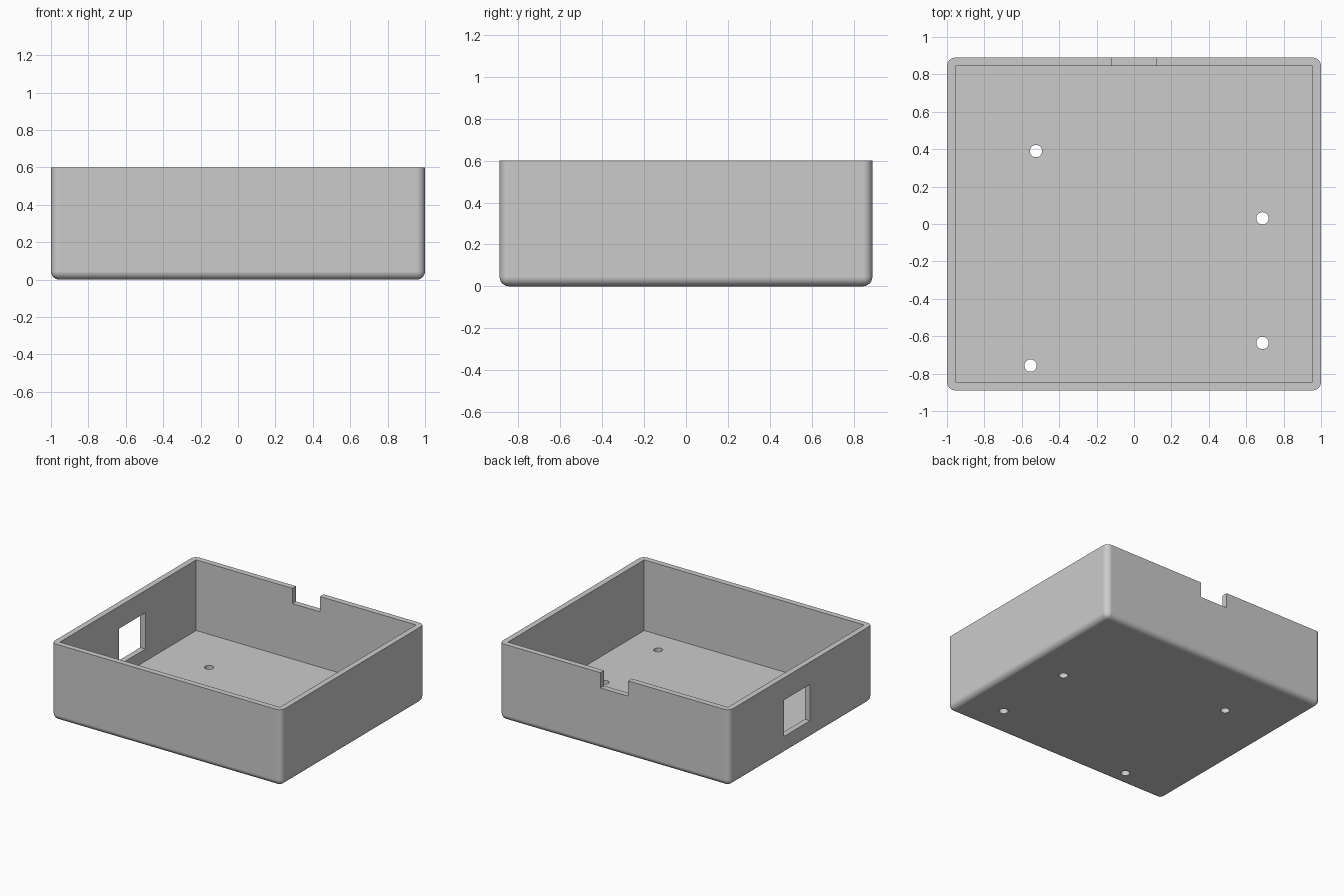
import bpy, bmesh
from math import radians

old = bpy.data.objects.get("Cube")
if old:
    bpy.data.objects.remove(old, do_unlink=True)

HX, HY, H = 1.0, 0.89, 0.6     # half width, half depth, height
WALL = 0.045                   # wall and floor thickness, also the edge radius

grey = bpy.data.materials.new("light_grey_plastic")
colour = (0.6, 0.6, 0.6, 1)
grey.diffuse_color = colour
grey.use_nodes = True
grey.node_tree.nodes["Principled BSDF"].inputs["Base Color"].default_value = colour


def add_object(name, bm):
    bmesh.ops.recalc_face_normals(bm, faces=bm.faces)
    mesh = bpy.data.meshes.new(name)
    bm.to_mesh(mesh)
    bm.free()
    mesh.materials.append(grey)
    obj = bpy.data.objects.new(name, mesh)
    bpy.context.collection.objects.link(obj)
    return obj


def box_mesh(low, high):
    bm = bmesh.new()
    bmesh.ops.create_cube(bm, size=1)
    for v in bm.verts:
        v.co = [high[i] if v.co[i] > 0 else low[i] for i in range(3)]
    return bm


def cut(target, cutter):
    cutter.hide_render = True
    mod = target.modifiers.new("cut", "BOOLEAN")
    mod.operation = "DIFFERENCE"
    mod.solver = "EXACT"
    mod.object = cutter
    bpy.context.view_layer.objects.active = target
    bpy.ops.object.modifier_apply(modifier=mod.name)
    bpy.data.objects.remove(cutter, do_unlink=True)


# Outer shell: every edge rounded except the top rim
bm = box_mesh((-HX, -HY, 0), (HX, HY, H))
edges = [e for e in bm.edges if min(v.co.z for v in e.verts) < H / 2]
bmesh.ops.bevel(bm, geom=edges, offset=WALL, segments=6, profile=0.5, affect="EDGES")
case = add_object("open_case", bm)

# Sharp-cornered cavity, cable notch in the back rim, window in the right wall
cut(case, add_object("cavity", box_mesh((WALL - HX, WALL - HY, WALL), (HX - WALL, HY - WALL, 1))))
cut(case, add_object("back_notch", box_mesh((-0.12, HY - 0.1, 0.48), (0.12, HY + 0.1, 1))))
cut(case, add_object("side_window", box_mesh((-HX - 0.1, -0.11, 0.14), (-HX + 0.1, 0.215, 0.425))))

# Screw holes through the floor
for x, y in [(-0.524, 0.39), (0.687, 0.03), (0.687, -0.636), (-0.553, -0.757)]:
    bm = bmesh.new()
    bmesh.ops.create_cone(bm, cap_ends=True, segments=32, radius1=0.033, radius2=0.033, depth=0.3)
    bmesh.ops.translate(bm, verts=bm.verts, vec=(x, y, 0))
    cut(case, add_object("screw_hole", bm))

# Smooth the rounded edges while the large faces stay flat
bpy.ops.object.select_all(action="DESELECT")
case.select_set(True)
bpy.context.view_layer.objects.active = case
bpy.ops.object.shade_smooth_by_angle(angle=radians(30))
normals = case.modifiers.new("flat_faces", "WEIGHTED_NORMAL")
normals.keep_sharp = True
